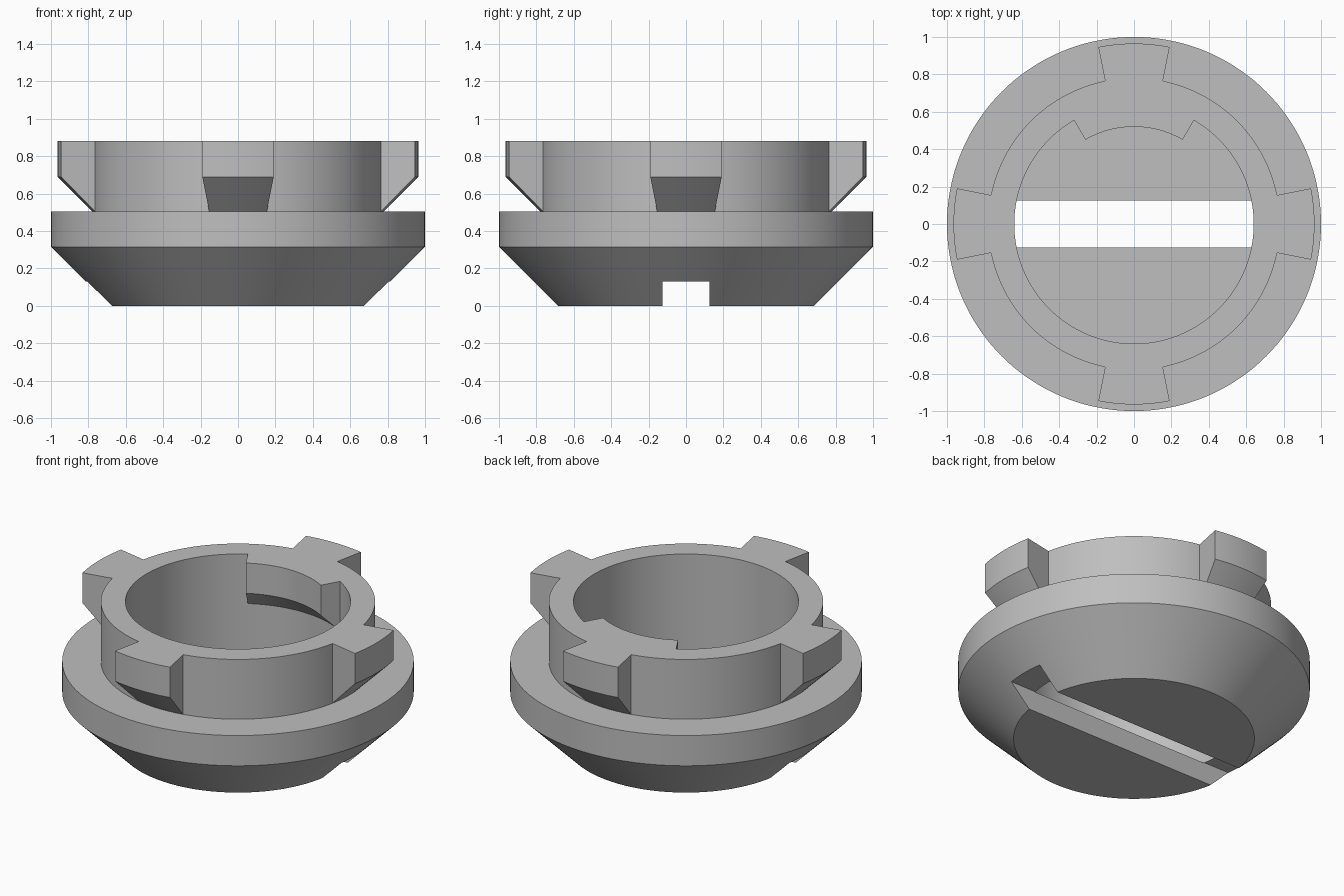
import bpy
import bmesh
from math import radians, cos, sin

cube = bpy.data.objects.get("Cube")
if cube:
    bpy.data.objects.remove(cube, do_unlink=True)

grey = bpy.data.materials.new("plain grey")
grey.use_nodes = True
colour = (0.52, 0.52, 0.52, 1)
grey.diffuse_color = colour
grey.node_tree.nodes["Principled BSDF"].inputs["Base Color"].default_value = colour

TOP, FLANGE_TOP, FLANGE_LOW, SLOT_TOP = 0.88, 0.505, 0.315, 0.13
NECK, BORE, SLOPE_TOP = 0.78, 0.64, 0.69


def add_object(name, bm):
    bmesh.ops.recalc_face_normals(bm, faces=bm.faces)
    mesh = bpy.data.meshes.new(name)
    bm.to_mesh(mesh)
    bm.free()
    mesh.materials.append(grey)
    obj = bpy.data.objects.new(name, mesh)
    bpy.context.collection.objects.link(obj)
    return obj


def sweep(name, profile, start, end, steps):
    """Turn a closed (radius, z) profile about the z axis."""
    full = end - start == 360
    bm = bmesh.new()
    rings = []
    for i in range(steps if full else steps + 1):
        a = radians(start + (end - start) * i / steps)
        rings.append([bm.verts.new((r * cos(a), r * sin(a), z)) for r, z in profile])
    n = len(profile)
    for i in range(steps):
        a, b = rings[i], rings[(i + 1) % len(rings)]
        for j in range(n):
            k = (j + 1) % n
            bm.faces.new((a[j], b[j], b[k], a[k]))
    if full:
        # Discs closing the floor, inside and underneath
        bm.faces.new([ring[0] for ring in rings])
        bm.faces.new([ring[-1] for ring in rings])
        wall = [f for f in bm.faces if len(f.verts) == 4
                and all(v in {r[0] for r in rings} | {r[-1] for r in rings} for v in f.verts)]
        bmesh.ops.delete(bm, geom=wall, context="FACES_ONLY")
    else:
        bm.faces.new(rings[0])
        bm.faces.new(rings[-1])
    return add_object(name, bm)


def combine(target, other, operation):
    mod = target.modifiers.new(operation.lower(), "BOOLEAN")
    mod.operation = operation
    mod.solver = "EXACT"
    mod.object = other
    bpy.context.view_layer.objects.active = target
    bpy.ops.object.modifier_apply(modifier=mod.name)
    bpy.data.objects.remove(other, do_unlink=True)


# Hollow cap: conical base, flange, neck and bore
cap = sweep("bayonet_cap", [
    (0.685, 0), (1, FLANGE_LOW), (1, FLANGE_TOP), (NECK, FLANGE_TOP),
    (NECK, TOP), (BORE, TOP), (BORE, SLOT_TOP - 0.003)], 0, 360, 144)

# Four outer lugs with sloped undersides
for angle in range(0, 360, 90):
    lug = sweep("lug", [
        (0.71, FLANGE_TOP), (NECK, FLANGE_TOP), (0.965, SLOPE_TOP),
        (0.965, TOP), (0.71, TOP)], angle - 11.4, angle + 11.4, 10)
    combine(cap, lug, "UNION")

# Inner key at the back of the bore
key = sweep("inner_key", [
    (0.71, 0.57), (BORE, 0.57), (0.52, SLOPE_TOP), (0.52, TOP), (0.71, TOP)],
    60, 120, 24)
combine(cap, key, "UNION")

# Coin slot across the underside
bm = bmesh.new()
bmesh.ops.create_cube(bm, size=1)
for v in bm.verts:
    v.co.x *= 3
    v.co.y *= 0.25
    v.co.z = SLOT_TOP if v.co.z > 0 else -0.2
slot = add_object("slot_cutter", bm)
slot.hide_render = True
combine(cap, slot, "DIFFERENCE")

bpy.ops.object.select_all(action="DESELECT")
cap.select_set(True)
bpy.context.view_layer.objects.active = cap
bpy.ops.object.shade_smooth_by_angle(angle=radians(25))
